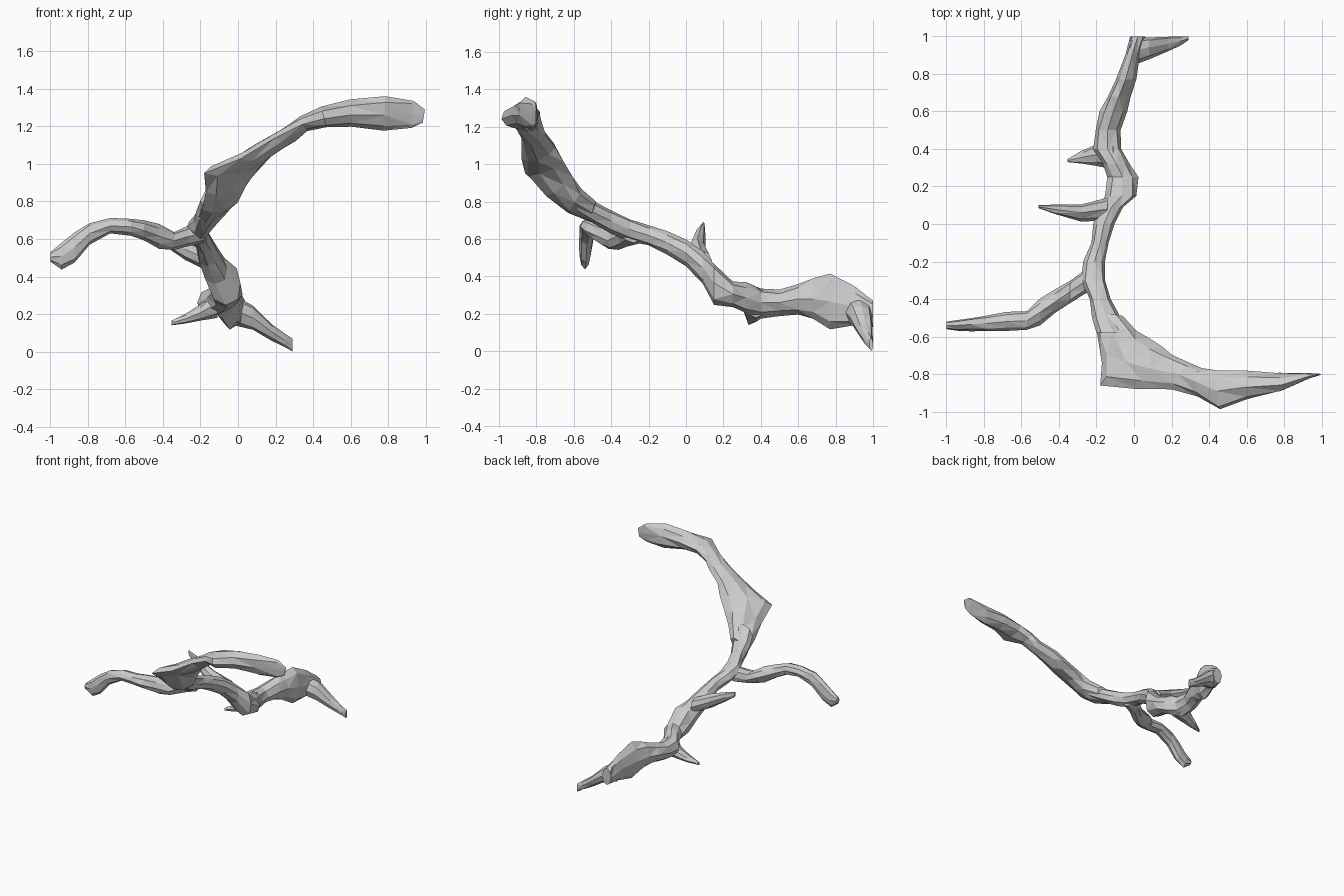
import bpy, bmesh, math, random
from mathutils import Vector

random.seed(4)
SIDES = 8


def loft(name, rings):
    """Skin rings given as (centre, half axis u, half axis v) into a faceted limb."""
    bm = bmesh.new()
    loops = []
    for i, (c, u, v) in enumerate(rings):
        wob = 0.0 if i in (0, len(rings) - 1) else 0.12
        loop = []
        for k in range(SIDES):
            a = 2 * math.pi * k / SIDES
            r = 1 + random.uniform(-wob, wob * 0.6)
            loop.append(bm.verts.new(c + (u * math.cos(a) + v * math.sin(a)) * r))
        loops.append(loop)
    for p, q in zip(loops, loops[1:]):
        for k in range(SIDES):
            j = (k + 1) % SIDES
            bm.faces.new((p[k], p[j], q[j], q[k]))
    bm.faces.new(loops[0])
    bm.faces.new(loops[-1])
    bmesh.ops.triangulate(bm, faces=bm.faces[:])
    bmesh.ops.recalc_face_normals(bm, faces=bm.faces[:])
    me = bpy.data.meshes.new(name)
    bm.to_mesh(me)
    bm.free()
    ob = bpy.data.objects.new(name, me)
    bpy.context.collection.objects.link(ob)


def along_axis(name, axis, rows):
    """Rows: position on axis, low/high across, low/high z."""
    rings = []
    for p, a0, a1, z0, z1 in rows:
        m, h = (a0 + a1) / 2, (a1 - a0) / 2
        zc, zh = (z0 + z1) / 2, (z1 - z0) / 2
        if axis == 'y':
            rings.append((Vector((m, p, zc)), Vector((h, 0, 0)), Vector((0, 0, zh))))
        else:
            rings.append((Vector((p, m, zc)), Vector((0, h, 0)), Vector((0, 0, zh))))
    loft(name, rings)


def ribbon(name, rows):
    """Rows: two edge points and a half thickness."""
    mids = [(Vector(a) + Vector(b)) / 2 for a, b, t in rows]
    rings = []
    for i, (a, b, t) in enumerate(rows):
        tan = mids[min(i + 1, len(mids) - 1)] - mids[max(i - 1, 0)]
        u = (Vector(b) - Vector(a)) / 2
        rings.append((mids[i], u, u.cross(tan).normalized() * t))
    loft(name, rings)


# Main trunk, back to front
along_axis("trunk", 'y', [
    (1.00, -0.02, 0.06, 0.13, 0.27),
    (0.90, -0.05, 0.03, 0.13, 0.35),
    (0.77, -0.10, 0.01, 0.12, 0.41),
    (0.68, -0.14, -0.02, 0.17, 0.39),
    (0.60, -0.18, -0.04, 0.20, 0.36),
    (0.50, -0.21, -0.07, 0.19, 0.33),
    (0.40, -0.22, -0.06, 0.18, 0.34),
    (0.32, -0.17, -0.02, 0.20, 0.37),
    (0.25, -0.14, 0.02, 0.23, 0.38),
    (0.15, -0.15, 0.02, 0.25, 0.48),
    (0.09, -0.19, -0.05, 0.36, 0.53),
    (0.00, -0.22, -0.10, 0.45, 0.60),
    (-0.10, -0.23, -0.13, 0.52, 0.64),
    (-0.20, -0.27, -0.15, 0.56, 0.68),
    (-0.30, -0.28, -0.15, 0.59, 0.71),
    (-0.40, -0.24, -0.12, 0.63, 0.76),
    (-0.50, -0.23, -0.06, 0.68, 0.81),
    (-0.58, -0.20, -0.02, 0.73, 0.88),
])

# Broad flattened limb sweeping to the right
ribbon("broad_limb", [
    ((-0.21, -0.50, 0.71), (-0.06, -0.49, 0.78), 0.05),
    ((-0.19, -0.62, 0.76), (0.01, -0.57, 0.84), 0.06),
    ((-0.17, -0.74, 0.85), (0.07, -0.61, 0.93), 0.06),
    ((-0.18, -0.86, 0.95), (0.14, -0.66, 1.01), 0.05),
    ((0.02, -0.875, 1.03), (0.21, -0.69, 1.09), 0.05),
    ((0.20, -0.88, 1.14), (0.31, -0.75, 1.15), 0.045),
    ((0.34, -0.92, 1.21), (0.36, -0.765, 1.21), 0.045),
    ((0.46, -1.00, 1.24), (0.45, -0.77, 1.26), 0.055),
    ((0.60, -0.94, 1.26), (0.60, -0.78, 1.28), 0.07),
    ((0.78, -0.89, 1.26), (0.78, -0.79, 1.28), 0.09),
    ((0.93, -0.825, 1.265), (0.93, -0.795, 1.265), 0.078),
    ((0.99, -0.805, 1.255), (0.99, -0.798, 1.255), 0.035),
])

# Left branch
along_axis("left_branch", 'x', [
    (-0.18, -0.34, -0.22, 0.58, 0.68),
    (-0.26, -0.37, -0.24, 0.56, 0.67),
    (-0.34, -0.42, -0.30, 0.54, 0.64),
    (-0.42, -0.48, -0.35, 0.55, 0.68),
    (-0.50, -0.54, -0.40, 0.59, 0.70),
    (-0.57, -0.57, -0.46, 0.62, 0.71),
    (-0.68, -0.57, -0.47, 0.63, 0.71),
    (-0.79, -0.57, -0.49, 0.57, 0.69),
    (-0.87, -0.57, -0.50, 0.47, 0.64),
    (-0.94, -0.57, -0.51, 0.44, 0.575),
    (-1.00, -0.56, -0.52, 0.48, 0.53),
])

# Drooping tail tip at the back
along_axis("tail_tip", 'x', [
    (-0.02, 0.84, 1.0, 0.14, 0.30),
    (0.08, 0.88, 1.0, 0.11, 0.25),
    (0.18, 0.92, 1.0, 0.06, 0.15),
    (0.25, 0.95, 1.0, 0.02, 0.10),
    (0.29, 0.98, 1.0, 0.00, 0.07),
])

# Short pointed twigs
along_axis("upper_twig", 'x', [
    (-0.14, 0.02, 0.14, 0.42, 0.54),
    (-0.28, 0.01, 0.11, 0.49, 0.60),
    (-0.42, 0.05, 0.105, 0.58, 0.66),
    (-0.51, 0.085, 0.10, 0.65, 0.69),
])
along_axis("lower_twig", 'x', [
    (-0.11, 0.29, 0.46, 0.18, 0.34),
    (-0.20, 0.31, 0.43, 0.165, 0.25),
    (-0.28, 0.32, 0.39, 0.15, 0.20),
    (-0.355, 0.33, 0.345, 0.14, 0.165),
])
